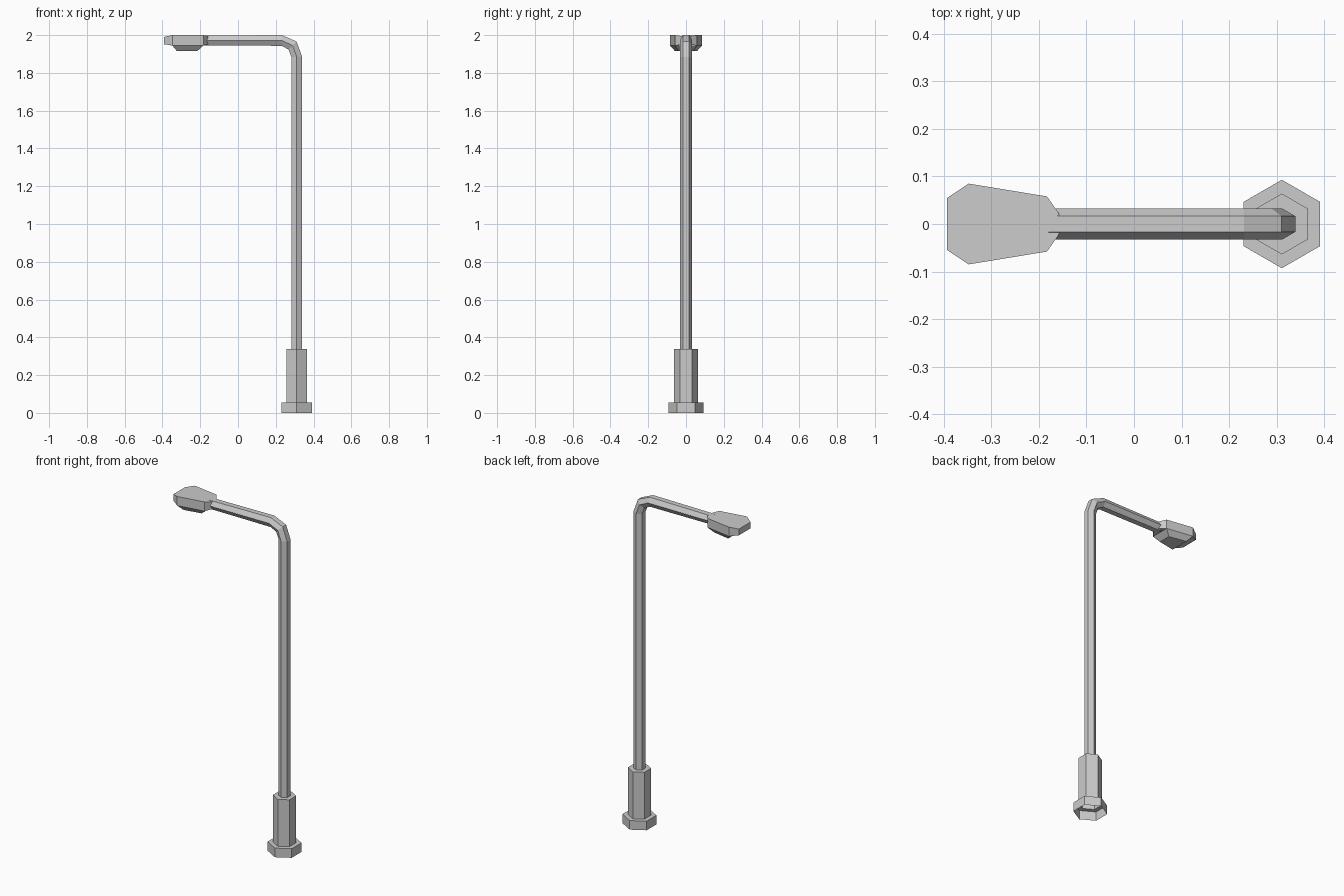
import bpy
from math import sin, cos, pi

if "Cube" in bpy.data.objects:
    bpy.data.objects.remove(bpy.data.objects["Cube"])

CX = 0.311  # pole axis


def make(name, verts, faces):
    me = bpy.data.meshes.new(name)
    me.from_pydata(verts, [], faces)
    me.update()
    ob = bpy.data.objects.new(name, me)
    bpy.context.collection.objects.link(ob)
    return ob


def loft(name, rings, cap_start=True, cap_end=True):
    """Bridge rings with equal point counts, listed anticlockwise seen from the far end."""
    n = len(rings[0])
    faces = []
    for r in range(len(rings) - 1):
        a, b = r * n, (r + 1) * n
        faces += [(a + i, a + (i + 1) % n, b + (i + 1) % n, b + i) for i in range(n)]
    if cap_start:
        faces.append(tuple(reversed(range(n))))
    if cap_end:
        faces.append(tuple(range((len(rings) - 1) * n, len(rings) * n)))
    return make(name, [v for ring in rings for v in ring], faces)


def hexagon(x, z, tilt, r, squash=1.0):
    """Six-sided ring in the plane whose normal leans from +z towards -x by tilt."""
    pts = []
    for k in range(6):
        a = pi / 2 + k * pi / 3
        s = r * cos(a) * squash
        pts.append((x + s * cos(tilt), r * sin(a), z + s * sin(tilt)))
    return pts


def outline(half, z_of):
    """Mirror a half outline (x, y > 0) into a closed ring."""
    pts = [(x, -y) for x, y in half] + [(x, y) for x, y in reversed(half)]
    return [(x, y, z_of(x)) for x, y in pts]


# Stepped base: flange and column, open underneath
loft("base", [hexagon(CX, z, 0, r) for z, r in
              [(0, .093), (.055, .093), (.055, .064), (.338, .064), (.338, .033)]],
     cap_start=False, cap_end=False)

# Pole bending into the arm
path = [(CX, .338, 0, 1), (CX, 1.885, 0, 1), (.289, 1.945, pi / 4, 1.05),
        (.231, 1.972, pi / 2, 1), (-.18, 1.971, pi / 2, .9)]
loft("pole_and_arm", [hexagon(x, z, t, .033, q) for x, z, t, q in path], cap_start=False)

# Lamp housing, slightly thinner at both ends
half = [(-.393, .055), (-.348, .085), (-.183, .058), (-.158, .022)]
top = lambda x: 1.99 if x < -.36 else (1.995 if x > -.17 else 2.0)
bottom = lambda x: 1.952 if x < -.36 else (1.95 if x > -.17 else 1.945)
loft("lamp_housing", [outline(half, bottom), outline(half, top)])

# Tapered lens beneath the housing
loft("lamp_lens", [outline([(-.323, .058), (-.216, .038)], lambda x: 1.915),
                   outline([(-.348, .085), (-.183, .058)], lambda x: 1.945)],
     cap_end=False)
